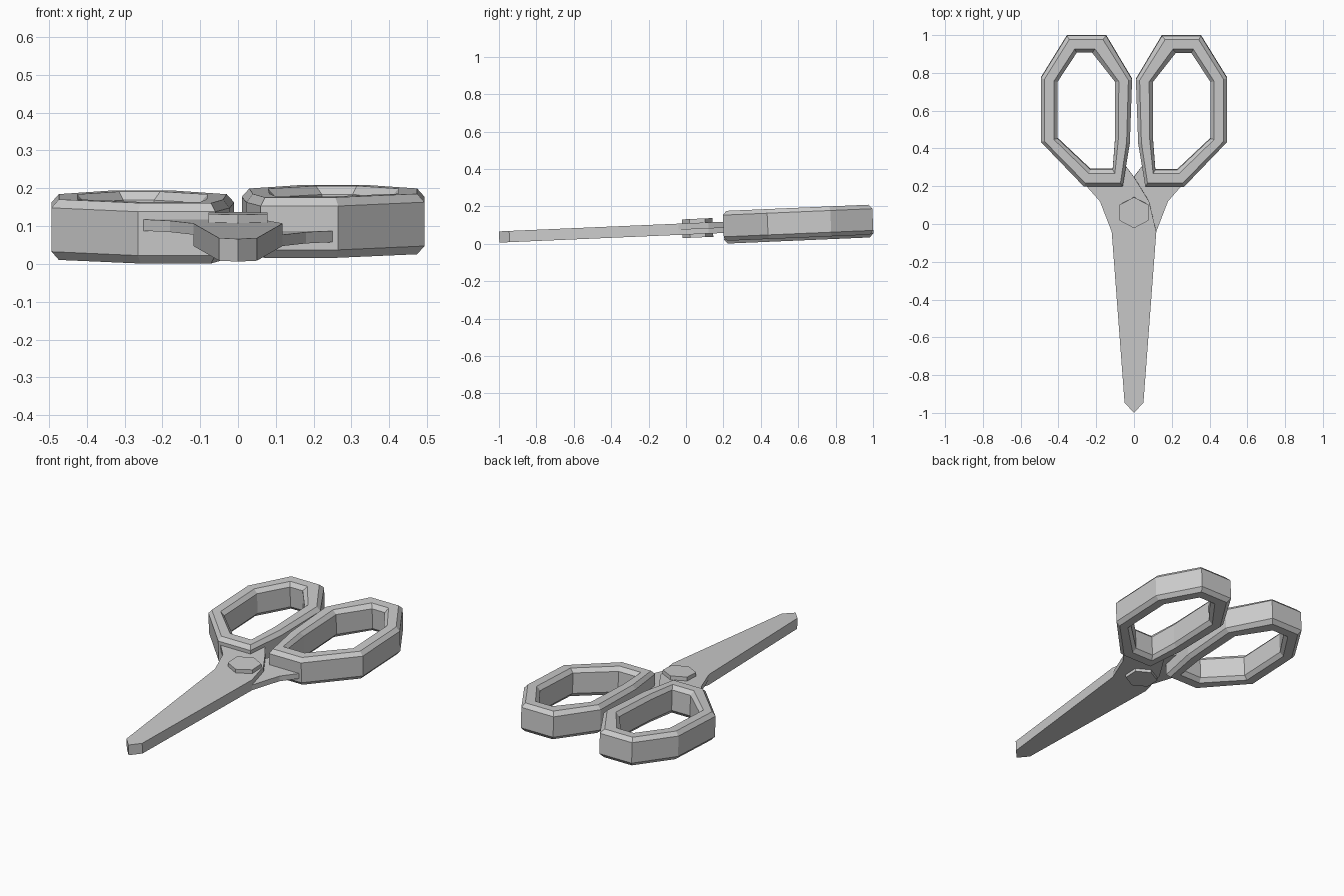
import bpy, bmesh
from math import radians, sin, cos, pi

cube = bpy.data.objects.get("Cube")
if cube:
    bpy.data.objects.remove(cube, do_unlink=True)

TILT = radians(2.46)      # whole tool leans up towards the handles
PIVOT_Z = 0.079

steel = bpy.data.materials.new("grey metal")
steel.use_nodes = True
GREY = (0.6, 0.6, 0.6, 1)
steel.diffuse_color = GREY
steel.node_tree.nodes["Principled BSDF"].inputs["Base Color"].default_value = GREY


def finish(name, bm):
    """Turn a bmesh into a tilted, flat shaded object."""
    bmesh.ops.recalc_face_normals(bm, faces=bm.faces)
    mesh = bpy.data.meshes.new(name)
    bm.to_mesh(mesh)
    bm.free()
    mesh.materials.append(steel)
    obj = bpy.data.objects.new(name, mesh)
    bpy.context.collection.objects.link(obj)
    obj.location.z = PIVOT_Z
    obj.rotation_euler.x = TILT
    return obj


def plate(name, outline, low, high):
    """Extrude a flat outline between two heights."""
    bm = bmesh.new()
    face = bm.faces.new([bm.verts.new((x, y, low)) for x, y in outline])
    top = bmesh.ops.extrude_face_region(bm, geom=[face])["geom"]
    moved = [v for v in top if isinstance(v, bmesh.types.BMVert)]
    bmesh.ops.translate(bm, verts=moved, vec=(0, 0, high - low))
    return finish(name, bm)


# Handle outlines, bevelled cross-section as (blend from outer to inner, height)
OUTER = [(.148, 1), (.354, 1), (.493, .775), (.493, .437),
         (.265, .2), (.06, .2), (.022, .43), (.01, .768)]
INNER = [(.222, .91), (.303, .91), (.405, .755), (.405, .455),
         (.23, .29), (.113, .29), (.1, .46), (.1, .755)]
SECTION = [(0, -.058), (0, .058), (.22, .08), (.78, .08),
           (1, .058), (1, -.058), (.78, -.08), (.22, -.08)]


def handle(name, side, lift):
    bm = bmesh.new()
    rings = []
    for t, z in SECTION:
        rings.append([bm.verts.new((side * (a + (c - a) * t), b + (d - b) * t, z + lift))
                      for (a, b), (c, d) in zip(OUTER, INNER)])
    n = len(OUTER)
    for k, ring in enumerate(rings):
        nxt = rings[(k + 1) % len(rings)]
        for i in range(n):
            j = (i + 1) % n
            bm.faces.new((ring[i], ring[j], nxt[j], nxt[i]))
    return finish(name, bm)


# Blade with a tang that crosses over to the handle on the +x side
BLADE = [(0, -1), (.05, -.945), (.118, -.04), (.18, .12), (.25, .2),
         (.045, .31), (0, .25), (-.08, .12), (-.118, -.04), (-.05, -.945)]


def blade(name, side, low, high):
    return plate(name, [(side * x, y) for x, y in BLADE], low, high)


handle("left_handle", 1, .0075)
handle("right_handle", -1, -.0075)
blade("lower_blade", 1, -.03, 0)
blade("upper_blade", -1, 0, .03)

# Hexagonal pivot bolt through both blades
hexagon = [(.09 * sin(i * pi / 3), .062 + .082 * cos(i * pi / 3)) for i in range(6)]
plate("pivot_bolt", hexagon, -.048, .052)
